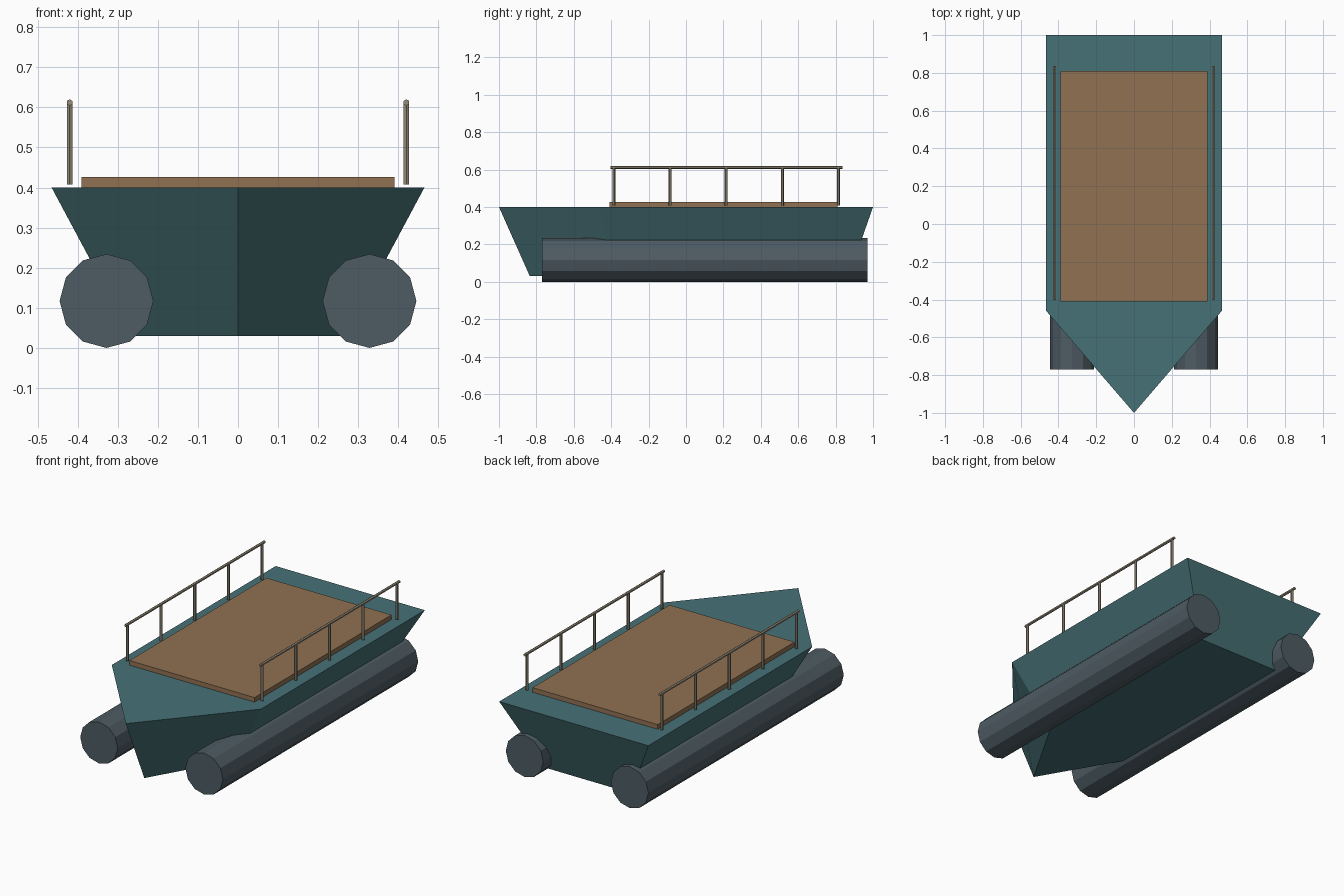
import bpy, bmesh, math
from mathutils import Matrix

if "Cube" in bpy.data.objects:
    bpy.data.objects.remove(bpy.data.objects["Cube"])


def material(name, rgb):
    m = bpy.data.materials.new(name)
    m.diffuse_color = (*rgb, 1)
    m.use_nodes = True
    m.node_tree.nodes["Principled BSDF"].inputs["Base Color"].default_value = m.diffuse_color
    return m


TEAL = material("teal paint", (0.062, 0.165, 0.18))
WOOD = material("deck wood", (0.28, 0.165, 0.085))
GREY = material("pontoon grey", (0.075, 0.105, 0.125))
METAL = material("rail metal", (0.30, 0.26, 0.19))


def finish(name, bm, mat):
    bmesh.ops.recalc_face_normals(bm, faces=bm.faces)
    me = bpy.data.meshes.new(name)
    bm.to_mesh(me)
    bm.free()
    me.materials.append(mat)
    ob = bpy.data.objects.new(name, me)
    bpy.context.collection.objects.link(ob)
    return ob


def add_rod(bm, center, radius, length, sides, along_y=False, spin=0.0):
    m = Matrix.Translation(center)
    if along_y:
        m = m @ Matrix.Rotation(math.pi / 2, 4, 'X')
    m = m @ Matrix.Rotation(spin, 4, 'Z')
    bmesh.ops.create_cone(bm, cap_ends=True, segments=sides, radius1=radius,
                          radius2=radius, depth=length, matrix=m)


# Hull: pointed deck outline tapering to a smaller flat bottom
def outline(half, stern, shoulder, bow):
    return [(-half, stern), (half, stern), (half, shoulder), (0, bow), (-half, shoulder)]


bm = bmesh.new()
top = [bm.verts.new((x, y, 0.40)) for x, y in outline(0.465, 1.0, -0.46, -1.0)]
low = [bm.verts.new((x, y, 0.03)) for x, y in outline(0.267, 0.87, -0.375, -0.835)]
bm.faces.new(top)
bm.faces.new(low[::-1])
for i in range(5):
    j = (i + 1) % 5
    bm.faces.new((top[i], low[i], low[j], top[j]))
finish("hull", bm, TEAL)

# Deck panel
bm = bmesh.new()
bmesh.ops.create_cube(bm, size=1, matrix=Matrix.Translation((0, 0.20, 0.4125))
                      @ Matrix.Diagonal((0.78, 1.22, 0.027, 1)))
finish("deck", bm, WOOD)

for side, s in (("left", -1), ("right", 1)):
    # Twelve-sided pontoon float
    bm = bmesh.new()
    add_rod(bm, (s * 0.328, 0.10, 0.117), 0.117, 1.74, 12, along_y=True)
    finish(side + "_pontoon", bm, GREY)

    # Guard rail: five posts and a top bar
    bm = bmesh.new()
    for i in range(5):
        add_rod(bm, (s * 0.42, -0.385 + 0.30 * i, 0.508), 0.008, 0.20, 6)
    add_rod(bm, (s * 0.42, 0.217, 0.612), 0.008, 1.24, 6, along_y=True)
    finish(side + "_railing", bm, METAL)
